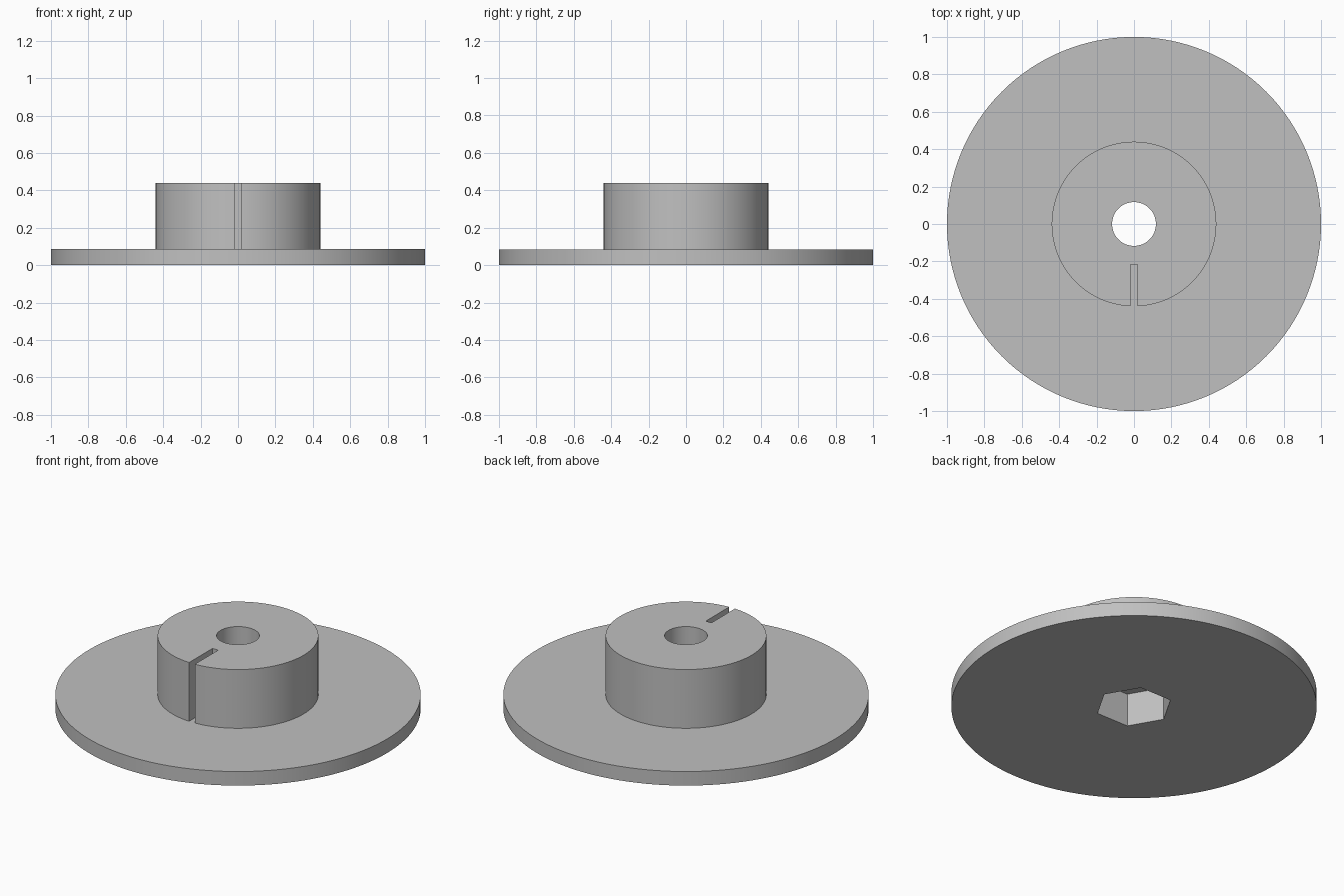
import bpy, bmesh, math
from mathutils import Matrix, Vector

cube = bpy.data.objects.get("Cube")
if cube:
    bpy.data.objects.remove(cube, do_unlink=True)

RIM, HUB, BORE = 1.0, 0.44, 0.117
FLANGE_TOP, HUB_TOP = 0.085, 0.44
POCKET_RADIUS, POCKET_DEPTH = 0.212, 0.2
SLOT_WIDTH, SLOT_INNER = 0.038, 0.216

grey = bpy.data.materials.new("plain grey")
grey.use_nodes = True
COLOUR = (0.53, 0.53, 0.53, 1)
grey.diffuse_color = COLOUR
grey.node_tree.nodes["Principled BSDF"].inputs["Base Color"].default_value = COLOUR


def add_object(name, bm):
    bmesh.ops.recalc_face_normals(bm, faces=bm.faces)
    mesh = bpy.data.meshes.new(name)
    bm.to_mesh(mesh)
    bm.free()
    mesh.materials.append(grey)
    obj = bpy.data.objects.new(name, mesh)
    bpy.context.collection.objects.link(obj)
    return obj


def lathe(name, profile, steps=128):
    """Spin a closed (radius, height) profile around the z axis."""
    bm = bmesh.new()
    verts = [bm.verts.new((r, 0, z)) for r, z in profile]
    edges = [bm.edges.new((v, verts[i - 1])) for i, v in enumerate(verts)]
    bmesh.ops.spin(bm, geom=verts + edges, cent=(0, 0, 0), axis=(0, 0, 1),
                   angle=math.tau, steps=steps, use_merge=True)
    bmesh.ops.remove_doubles(bm, verts=bm.verts, dist=1e-5)
    return add_object(name, bm)


def cut(target, cutter):
    """Subtract the cutter from the target, then discard it."""
    cutter.hide_render = True
    mod = target.modifiers.new("cut", "BOOLEAN")
    mod.operation = "DIFFERENCE"
    mod.solver = "EXACT"
    mod.object = cutter
    bpy.context.view_layer.objects.active = target
    bpy.ops.object.modifier_apply(modifier=mod.name)
    bpy.data.objects.remove(cutter, do_unlink=True)


# Wide flange and raised hub with a round bore, as one solid
body = lathe("flanged_hub", [
    (BORE, 0), (RIM, 0), (RIM, FLANGE_TOP),
    (HUB, FLANGE_TOP), (HUB, HUB_TOP), (BORE, HUB_TOP)])

# Hexagonal nut pocket in the underside, corners on the x axis
bm = bmesh.new()
bmesh.ops.create_cone(bm, cap_ends=True, segments=6, radius1=POCKET_RADIUS,
                      radius2=POCKET_RADIUS, depth=2 * POCKET_DEPTH)
corner = max(bm.verts, key=lambda v: v.co.x).co
bmesh.ops.rotate(bm, verts=bm.verts, cent=(0, 0, 0),
                 matrix=Matrix.Rotation(-math.atan2(corner.y, corner.x), 3, "Z"))
cut(body, add_object("nut_pocket_cutter", bm))

# Narrow slot down the front of the hub, stopping at the flange
bm = bmesh.new()
bmesh.ops.create_cube(bm, size=1)
length, height = 0.3, 0.5
bmesh.ops.scale(bm, verts=bm.verts, vec=(SLOT_WIDTH, length, height))
bmesh.ops.translate(bm, verts=bm.verts, vec=Vector(
    (0, -SLOT_INNER - length / 2, FLANGE_TOP + height / 2)))
cut(body, add_object("slot_cutter", bm))

# Smooth round walls with crisp edges
bpy.ops.object.select_all(action="DESELECT")
body.select_set(True)
bpy.context.view_layer.objects.active = body
bpy.ops.object.shade_smooth_by_angle(angle=math.radians(30))
